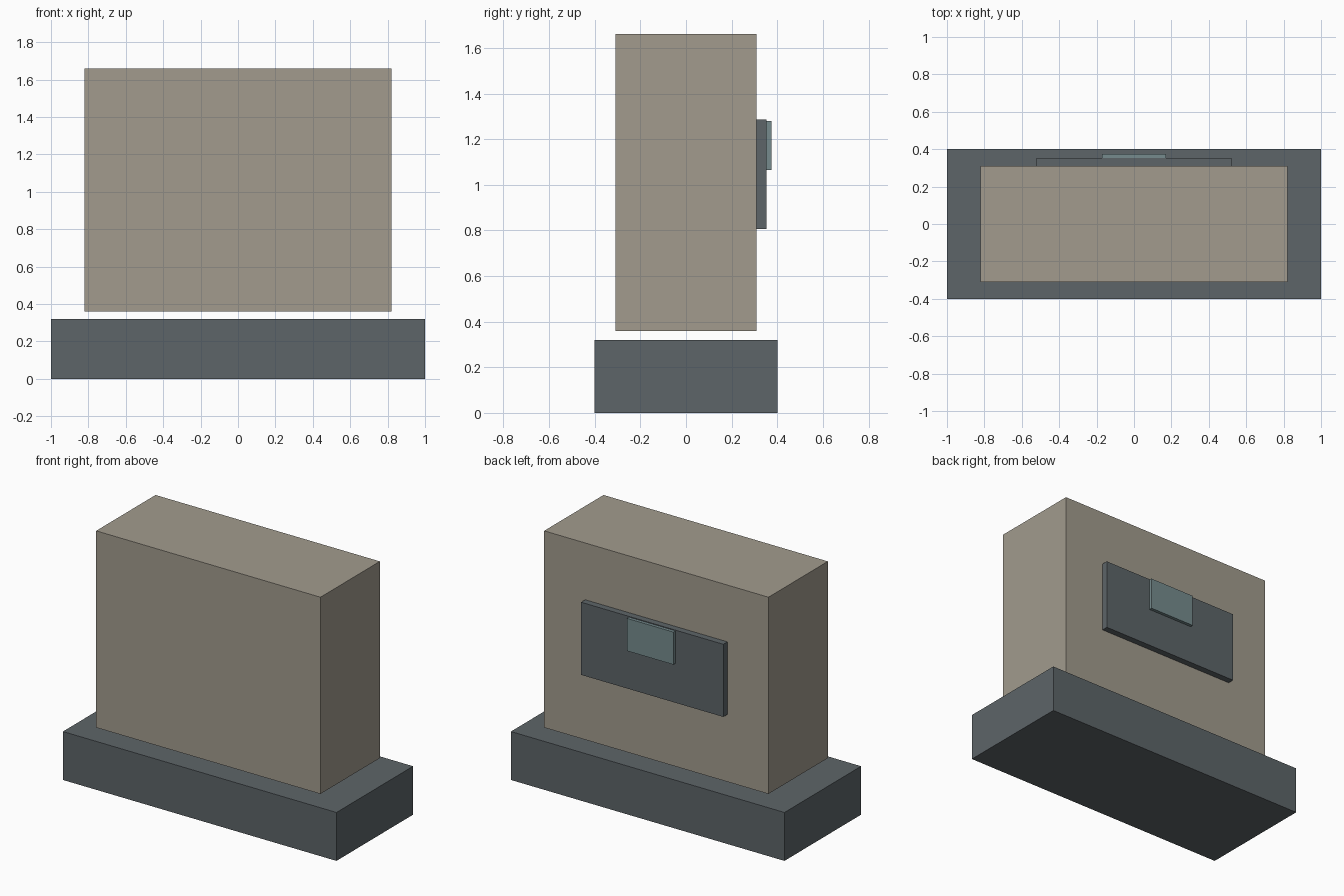
import bpy

if "Cube" in bpy.data.objects:
    bpy.data.objects.remove(bpy.data.objects["Cube"])


def material(name, rgb):
    m = bpy.data.materials.new(name)
    m.diffuse_color = (*rgb, 1)
    m.use_nodes = True
    m.node_tree.nodes["Principled BSDF"].inputs["Base Color"].default_value = m.diffuse_color
    return m


def box(name, x, y, z, mat):
    """Box from (min, max) ranges on each axis."""
    ranges = (x, y, z)
    bpy.ops.mesh.primitive_cube_add(size=1, location=[(a + b) / 2 for a, b in ranges])
    ob = bpy.context.object
    ob.name = name
    ob.scale = [b - a for a, b in ranges]
    bpy.ops.object.transform_apply(location=False, rotation=False, scale=True)
    ob.data.materials.append(mat)
    return ob


stone = material("stone", (0.36, 0.33, 0.27))
slate = material("slate", (0.11, 0.13, 0.14))
teal = material("teal", (0.18, 0.26, 0.27))

# Plinth and the slab hovering just above it
box("plinth", (-1, 1), (-0.4, 0.4), (0, 0.32), slate)
box("slab", (-0.82, 0.82), (-0.31, 0.31), (0.36, 1.66), stone)

# Stacked plates on the back face
box("back_panel", (-0.52, 0.52), (0.31, 0.353), (0.805, 1.285), slate)
box("panel_tab", (-0.17, 0.17), (0.353, 0.374), (1.065, 1.28), teal)
